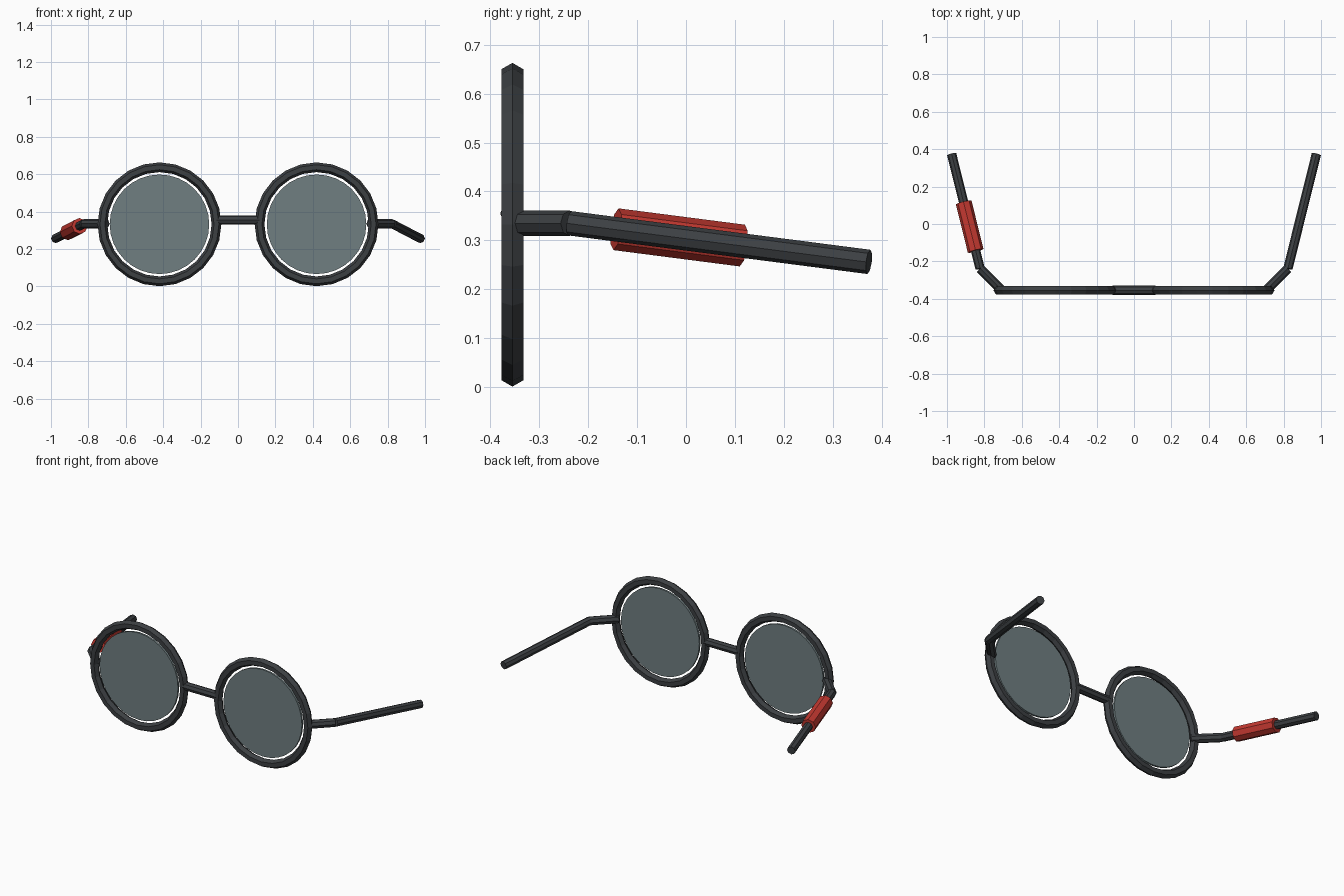
import bpy
from math import pi
from mathutils import Vector

if "Cube" in bpy.data.objects:
    bpy.data.objects.remove(bpy.data.objects["Cube"])


def material(name, colour):
    m = bpy.data.materials.new(name)
    m.diffuse_color = colour
    m.use_nodes = True
    m.node_tree.nodes["Principled BSDF"].inputs["Base Color"].default_value = m.diffuse_color
    return m


DARK = material("dark_frame", (0.045, 0.05, 0.055, 1))
RED = material("red_sleeve", (0.55, 0.04, 0.03, 1))
GLASS = material("tinted_glass", (0.16, 0.21, 0.22, 0.8))


def finish(name, mat):
    ob = bpy.context.object
    ob.name = name
    ob.data.materials.append(mat)
    return ob


def rod(name, a, b, radius, mat, sides=8):
    """Straight faceted rod between two points."""
    a, b = Vector(a), Vector(b)
    d = b - a
    bpy.ops.mesh.primitive_cylinder_add(
        vertices=sides, radius=radius, depth=d.length, location=(a + b) / 2,
        rotation=d.to_track_quat('Z', 'Y').to_euler())
    return finish(name, mat)


FRONT_Y, RIM_Z = -0.355, 0.332

for side, s in (("left", -1), ("right", 1)):
    # Round rim with hexagonal section
    bpy.ops.mesh.primitive_torus_add(
        major_radius=0.305, minor_radius=0.026, major_segments=24, minor_segments=6,
        location=(s * 0.42, FRONT_Y, RIM_Z), rotation=(pi / 2, 0, 0))
    finish(side + "_rim", DARK)

    # Thin lens with a small gap to the rim
    bpy.ops.mesh.primitive_cylinder_add(
        vertices=32, radius=0.266, depth=0.012,
        location=(s * 0.42, FRONT_Y, RIM_Z), rotation=(pi / 2, 0, 0))
    finish(side + "_lens", GLASS)

    # Hinge and temple arm
    elbow = Vector((s * 0.823, -0.238, 0.335))
    tip = Vector((s * 0.975, 0.374, 0.256))
    rod(side + "_hinge", (s * 0.706, FRONT_Y, 0.335), elbow, 0.026, DARK)
    rod(side + "_temple", elbow, tip, 0.025, DARK)

    # Red sleeve wrapped around one temple
    if s < 0:
        rod("temple_sleeve", elbow.lerp(tip, 0.155), elbow.lerp(tip, 0.577), 0.043, RED)

# Bridge between the rims
rod("bridge", (-0.115, FRONT_Y, 0.355), (0.115, FRONT_Y, 0.355), 0.025, DARK)
